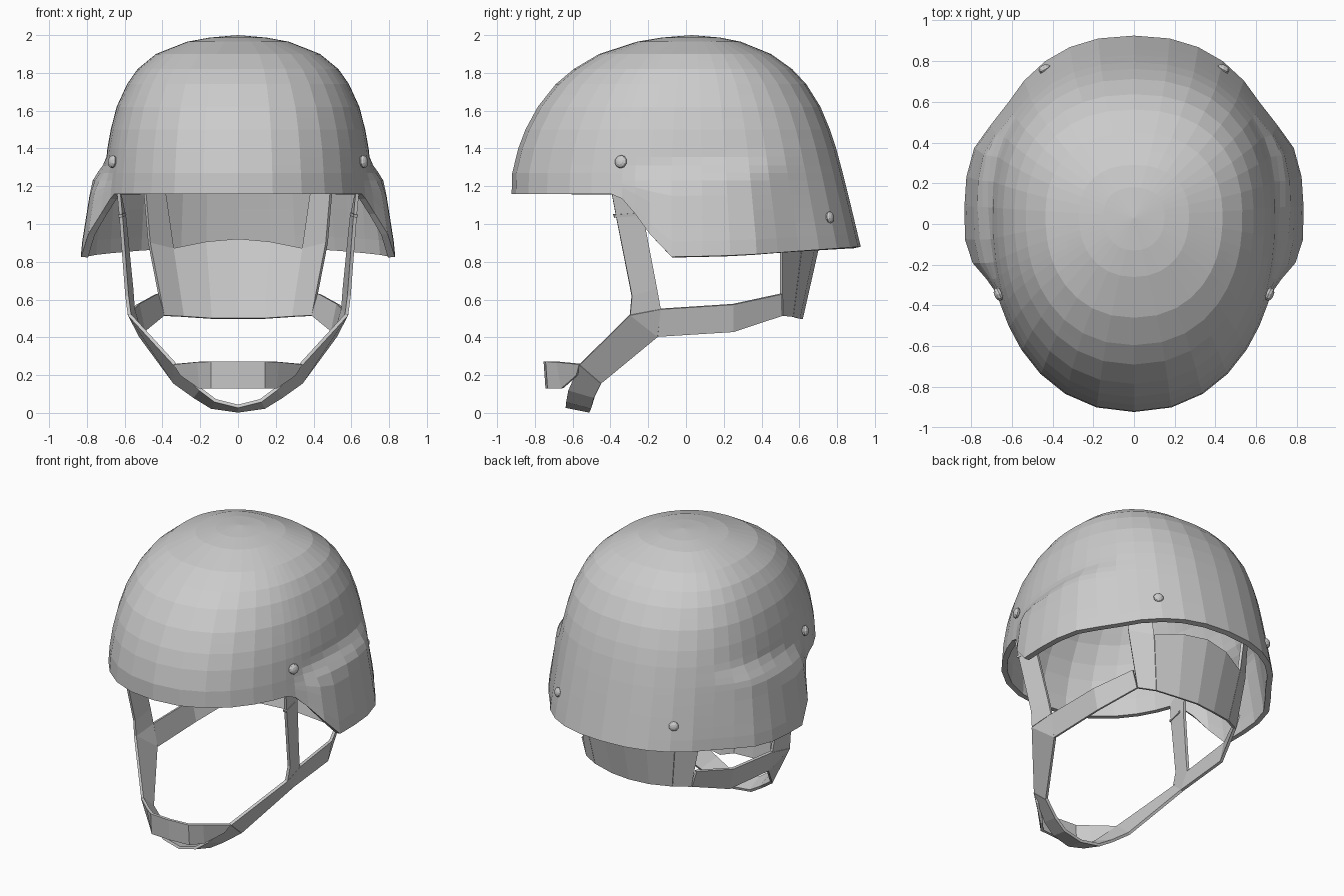
import bpy, bmesh
from math import sin, cos, radians
from mathutils import Vector, Matrix

if "Cube" in bpy.data.objects:
    bpy.data.objects.remove(bpy.data.objects["Cube"])


def finish(name, bm, thickness=0.0, offset=0.0):
    """Turn a right-hand half into a mirrored, optionally thickened object."""
    bmesh.ops.recalc_face_normals(bm, faces=bm.faces[:])
    me = bpy.data.meshes.new(name)
    bm.to_mesh(me)
    bm.free()
    ob = bpy.data.objects.new(name, me)
    bpy.context.collection.objects.link(ob)
    m = ob.modifiers.new("Mirror", 'MIRROR')
    m.merge_threshold = 0.002
    if thickness:
        s = ob.modifiers.new("Solidify", 'SOLIDIFY')
        s.thickness = thickness
        s.offset = offset
    return ob


def interp(table, v, col=1):
    """Linear lookup in rows sorted by their first value."""
    if v <= table[0][0]:
        return table[0][col]
    for a, b in zip(table, table[1:]):
        if v <= b[0]:
            return a[col] + (b[col] - a[col]) * (v - a[0]) / (b[0] - a[0])
    return table[-1][col]


def smooth(t):
    t = max(0.0, min(1.0, t))
    return t * t * (3 - 2 * t)


# Shell: height, front reach, back reach, half width
PROFILE = [(0.88, .924, .925, .74), (1.13, .924, .865, .718), (1.27, .92, .83, .705),
           (1.4, .888, .795, .692), (1.5, .85, .762, .674), (1.62, .785, .712, .643),
           (1.74, .69, .637, .588), (1.82, .595, .562, .532), (1.9, .46, .45, .435),
           (1.965, .26, .29, .27), (1.987, .13, .18, .15)]
# Rim height along y: brow, ear cut, nape
RIM = [(-.92, 1.16), (-.40, 1.16), (-.34, 1.135), (-.27, 1.055), (-.19, .945),
       (-.075, .825), (.3, .835), (.92, .88)]
ANGLES = [0, 13, 26, 38, 49, 58, 65, 69, 73.3, 78, 84.4, 92, 100, 109, 117,
          126, 136, 147, 158, 169, 180]
LEVELS = [1.987, 1.965, 1.935, 1.9, 1.86, 1.82, 1.78, 1.74, 1.68, 1.62, 1.56, 1.5,
          1.45, 1.4, 1.355, 1.31, 1.27, 1.23]
YC = 0.04


def shell_point(angle, z):
    c, s = cos(radians(angle)), abs(sin(radians(angle)))
    f, b, w = (interp(PROFILE, z, k) for k in (1, 2, 3))
    e = 2 / 2.2 if c > 0 else 2 / 2.3
    reach = -(f + YC) if c > 0 else b - YC
    x, y = w * s ** e, YC + reach * abs(c) ** e
    # ear bulge with a slanted upper crease, flaring towards the rim
    x += ((.067 + .07 * max(0, 1.2 - z))
          * smooth((y + .36) / .22) * smooth((.62 - y) / .32)
          * smooth((1.35 + .12 * y - z) / .16))
    return Vector((x if s > 1e-6 else 0, y, z))


bm = bmesh.new()
columns = []
for a in ANGLES:
    rim = interp(RIM, shell_point(a, .9).y)
    zs = LEVELS + [1.23 + (rim - 1.23) * k / 5 for k in range(1, 6)]
    columns.append([bm.verts.new(shell_point(a, z)) for z in zs])
pole = bm.verts.new((0, .03, 2.0))
for l, r in zip(columns, columns[1:]):
    bm.faces.new((pole, l[0], r[0]))
    for i in range(len(l) - 1):
        bm.faces.new((l[i], l[i + 1], r[i + 1], r[i]))
finish("helmet_shell", bm, 0.036, -1)


# Screws
def screw(name, loc, normal, radius):
    bm = bmesh.new()
    rot = Vector(normal).to_track_quat('Z', 'Y').to_matrix().to_4x4()
    bmesh.ops.create_uvsphere(bm, u_segments=10, v_segments=6, radius=radius,
                              matrix=Matrix.Translation(loc) @ rot @ Matrix.Diagonal((1, 1, .6, 1)))
    finish(name, bm)


screw("front_screw", (.665, -.345, 1.33), (1, -.45, .15), .035)
screw("rear_screw", (.44, .762, 1.035), (.55, 1, .15), .032)


# Webbing: ribbons given as pairs of edge points
def ribbon(name, pairs, thickness=0.018):
    bm = bmesh.new()
    cache = {}

    def vert(p):
        if p not in cache:
            cache[p] = bm.verts.new(p)
        return cache[p]

    for (a, b), (c, d) in zip(pairs, pairs[1:]):
        loop = list(dict.fromkeys((a, b, d, c)))
        bm.faces.new([vert(p) for p in loop])
    finish(name, bm, thickness)


# Shared corners of the strap junction and chin split
A, B, C = (.575, -.296, .52), (.555, -.135, .55), (.515, -.15, .405)
D, E = (.335, -.56, .258), (.335, -.447, .16)

ribbon("front_strap", [((.635, -.40, 1.2), (.635, -.26, 1.2)),
                       ((.62, -.37, 1.04), (.60, -.225, 1.03)),
                       ((.588, -.287, .62), (.563, -.155, .66)), (A, B)])
ribbon("strap_buckle", [((.624, -.385, 1.05), (.606, -.265, 1.06)),
                        ((.621, -.38, 1.035), (.603, -.265, 1.045))], 0.025)
ribbon("side_chin_strap", [(A, B), (A, C), (D, E)])
ribbon("rear_strap", [(B, C), ((.53, .25, .575), (.50, .25, .43)),
                      ((.43, .505, .63), (.395, .505, .515))])
ribbon("front_chin_band", [(D, (.30, -.575, .20)),
                           ((.21, -.68, .27), (.20, -.655, .13)),
                           ((.14, -.735, .272), (.14, -.725, .13)),
                           ((0, -.745, .272), (0, -.735, .13))])
ribbon("under_chin_band", [(D, E), ((.20, -.62, .125), (.23, -.485, .085)),
                           ((.12, -.632, .065), (.14, -.50, .03)),
                           ((0, -.635, .035), (0, -.51, .01))])
# Nape pad hangs between two wide straps and shares their inner edge
P, Q = (.345, .605, .87), (.29, .56, .51)
ribbon("nape_strap", [((.50, .50, 1.25), (.40, .60, 1.25)),
                      ((.47, .505, .9), P),
                      ((.395, .505, .515), Q)])
ribbon("nape_pad", [(P, Q),
                    ((.17, .68, .905), (.14, .595, .50)),
                    ((0, .705, .92), (0, .61, .50))])
